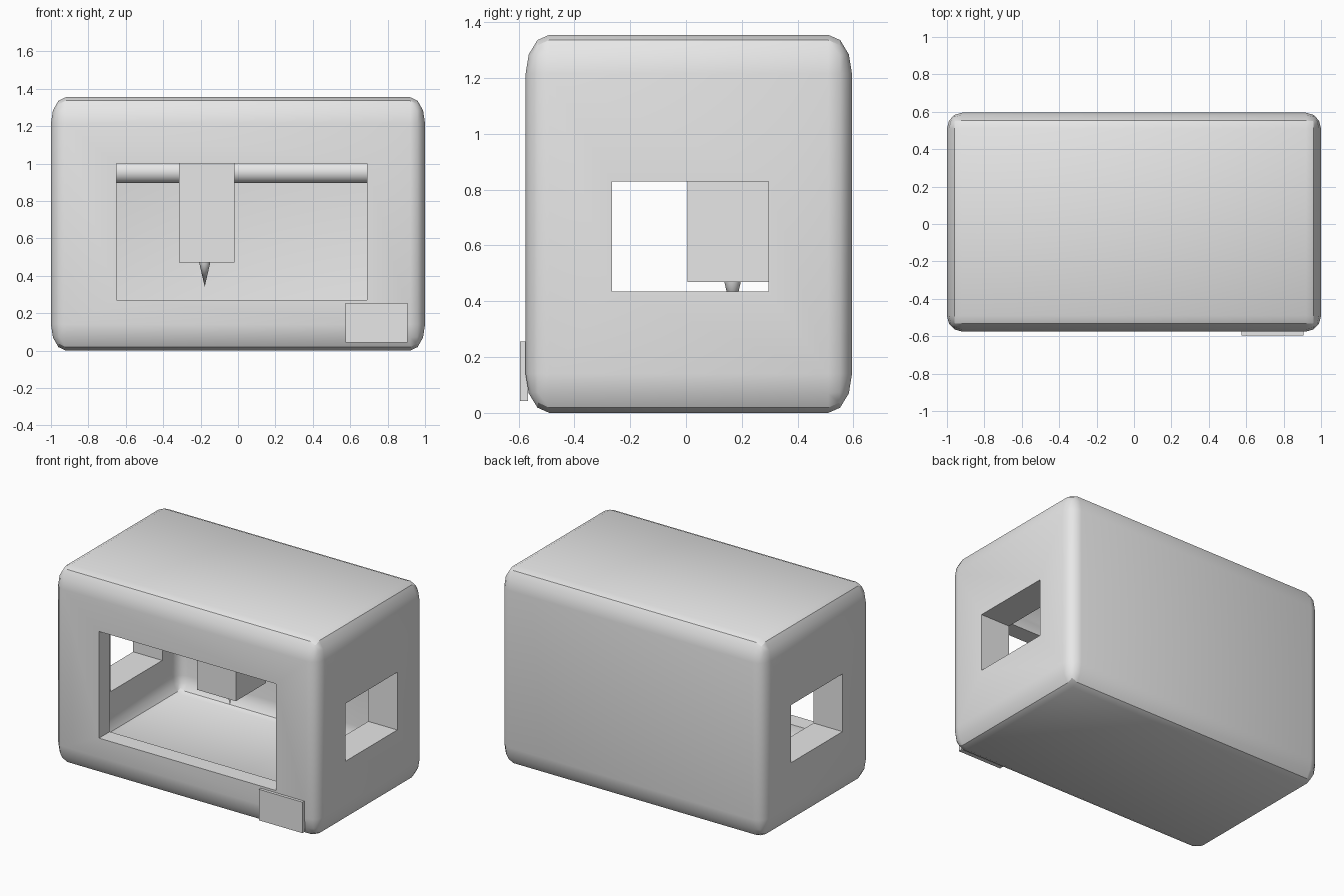
import bpy
import bmesh
from math import pi, radians
from mathutils import Matrix, Vector

old = bpy.data.objects.get("Cube")
if old:
    bpy.data.objects.remove(old, do_unlink=True)

grey = bpy.data.materials.new("light_grey")
grey.use_nodes = True
grey.diffuse_color = (0.8, 0.8, 0.8, 1)
grey.node_tree.nodes["Principled BSDF"].inputs["Base Color"].default_value = (0.8, 0.8, 0.8, 1)


def finish(name, bm):
    mesh = bpy.data.meshes.new(name)
    bm.to_mesh(mesh)
    bm.free()
    mesh.materials.append(grey)
    obj = bpy.data.objects.new(name, mesh)
    bpy.context.collection.objects.link(obj)
    return obj


def box(name, low, high, radius=None):
    """Box between two corners; radius gives the rounding along each axis."""
    low, high = Vector(low), Vector(high)
    size = high - low
    scale = Vector(radius) if radius else Vector((1, 1, 1))
    bm = bmesh.new()
    bmesh.ops.create_cube(bm, size=1)
    bmesh.ops.scale(bm, vec=[s / k for s, k in zip(size, scale)], verts=bm.verts)
    if radius:
        bmesh.ops.bevel(bm, geom=bm.edges[:], offset=1, segments=3,
                        profile=0.5, affect='EDGES')
        bmesh.ops.scale(bm, vec=scale, verts=bm.verts)
    bmesh.ops.translate(bm, vec=(low + high) / 2, verts=bm.verts)
    return finish(name, bm)


def cone(name, r1, r2, depth, sides, matrix):
    bm = bmesh.new()
    bmesh.ops.create_cone(bm, cap_ends=True, segments=sides, radius1=r1,
                          radius2=r2, depth=depth, matrix=matrix)
    return finish(name, bm)


def activate(obj):
    bpy.ops.object.select_all(action='DESELECT')
    obj.select_set(True)
    bpy.context.view_layer.objects.active = obj


def smooth(obj, angle=31):
    activate(obj)
    bpy.ops.object.shade_smooth_by_angle(angle=radians(angle))


# Rounded housing, hollowed out, with a front opening and two side windows
housing = box("housing", (-1, -0.575, 0), (1, 0.595, 1.355), (0.08, 0.085, 0.14))
cutters = [
    box("cavity_cutter", (-0.78, -0.46, 0.17), (0.78, 0.48, 1.19), (0.063, 0.067, 0.105)),
    box("front_cutter", (-0.65, -0.8, 0.27), (0.69, -0.3, 1.0)),
    box("window_cutter", (-1.2, -0.265, 0.435), (1.2, 0.295, 0.83)),
]
for cutter in cutters:
    cutter.hide_render = True
    mod = housing.modifiers.new(cutter.name, 'BOOLEAN')
    mod.operation = 'DIFFERENCE'
    mod.solver = 'EXACT'
    mod.object = cutter
    activate(housing)
    bpy.ops.object.modifier_apply(modifier=mod.name)
    bpy.data.objects.remove(cutter, do_unlink=True)
smooth(housing)

# Rail spanning the chamber
rail = cone("rail", 0.06, 0.06, 1.64, 32,
            Matrix.Translation((0, 0.167, 0.955)) @ Matrix.Rotation(pi / 2, 4, 'Y'))
smooth(rail)

# Head block and its pointed nozzle
box("head_block", (-0.315, 0.005, 0.47), (-0.02, 0.33, 1.05))
nozzle = cone("nozzle", 0, 0.03, 0.13, 32, Matrix.Translation((-0.178, 0.167, 0.407)))
smooth(nozzle)

# Control panel on the front
box("control_panel", (0.575, -0.595, 0.043), (0.905, -0.567, 0.255))
